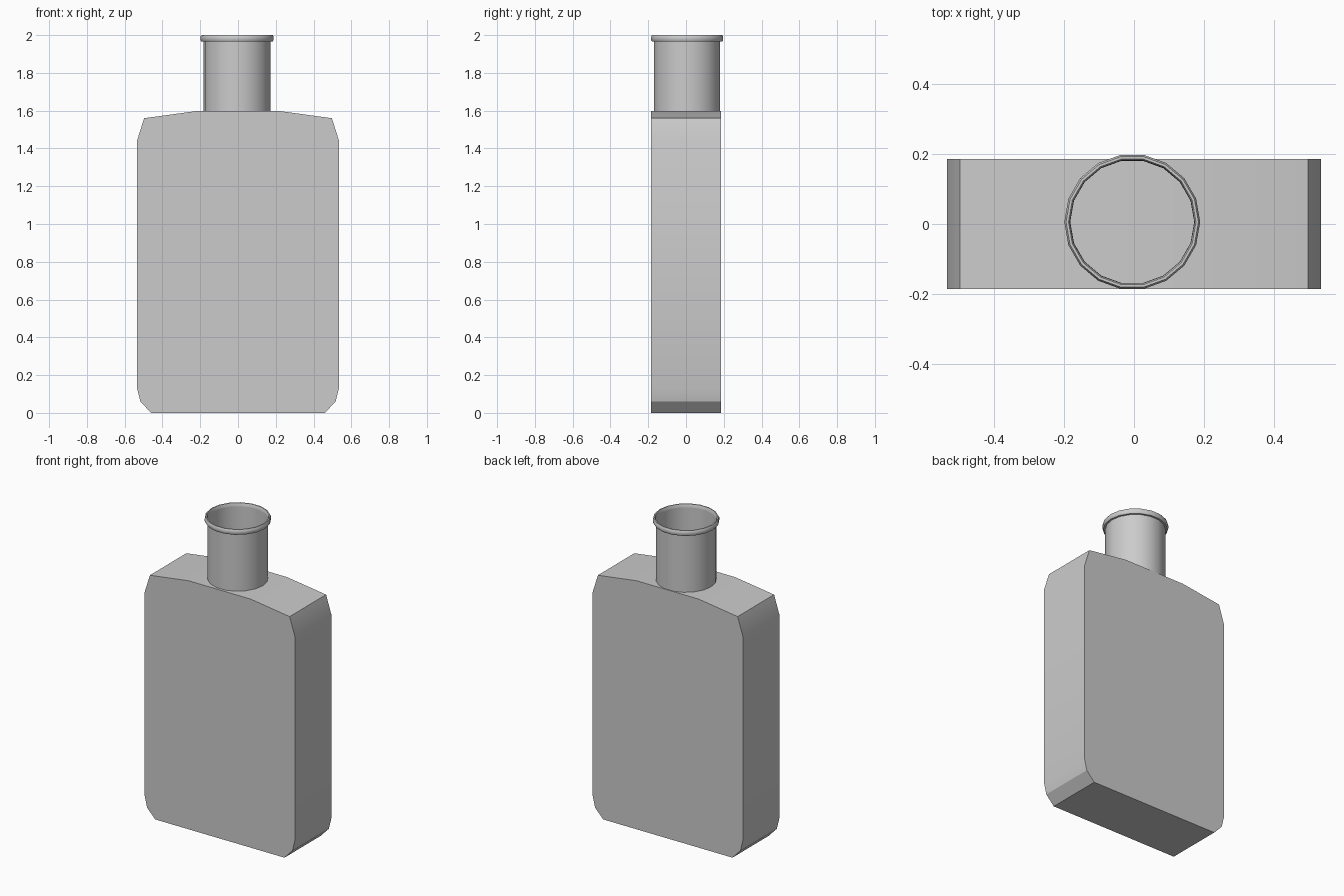
import bpy
import bmesh
from math import cos, sin, pi, radians

if "Cube" in bpy.data.objects:
    bpy.data.objects.remove(bpy.data.objects["Cube"])


def finish(bm, name, angle):
    mesh = bpy.data.meshes.new(name)
    bm.to_mesh(mesh)
    bm.free()
    obj = bpy.data.objects.new(name, mesh)
    bpy.context.collection.objects.link(obj)
    bpy.ops.object.select_all(action='DESELECT')
    obj.select_set(True)
    bpy.context.view_layer.objects.active = obj
    bpy.ops.object.shade_smooth_by_angle(angle=radians(angle))
    return obj


def lathe(name, profile, center, sides=18, closed=False, angle=35):
    """Revolve a (radius, z) profile around a vertical axis."""
    bm = bmesh.new()
    rings = [[bm.verts.new((center[0] + r * cos(2 * pi * i / sides),
                            center[1] + r * sin(2 * pi * i / sides), z))
              for i in range(sides)] for r, z in profile]
    pairs = list(zip(rings, rings[1:]))
    if closed:
        pairs.append((rings[-1], rings[0]))
    for a, b in pairs:
        for i in range(sides):
            j = (i + 1) % sides
            bm.faces.new((a[i], a[j], b[j], b[i]))
    return finish(bm, name, angle)


# flat bottle body: half outline mirrored in x, extruded through the depth
half = [(0.46, 0.0), (0.517, 0.06), (0.534, 0.13),
        (0.534, 1.443), (0.497, 1.56), (0.22, 1.598)]
outline = half + [(-x, z) for x, z in reversed(half)]
depth = 0.185
bm = bmesh.new()
front = bm.faces.new([bm.verts.new((x, -depth, z)) for x, z in outline])
ext = bmesh.ops.extrude_face_region(bm, geom=[front], use_keep_orig=True)
bmesh.ops.translate(bm, vec=(0, 2 * depth, 0),
                    verts=[v for v in ext['geom'] if isinstance(v, bmesh.types.BMVert)])
bmesh.ops.recalc_face_normals(bm, faces=bm.faces)
finish(bm, "bottle_body", 29)

# open neck tube, standing slightly off centre
axis = (-0.005, 0.006)
lathe("bottle_neck", [(0.177, 1.597), (0.177, 1.98)], axis)

# rounded lip around the mouth
lip = [(0.177, 1.966), (0.189, 1.966), (0.194, 1.974), (0.194, 1.991),
       (0.189, 2.0), (0.182, 2.0), (0.178, 1.992)]
lathe("mouth_lip", lip, axis, closed=True)
